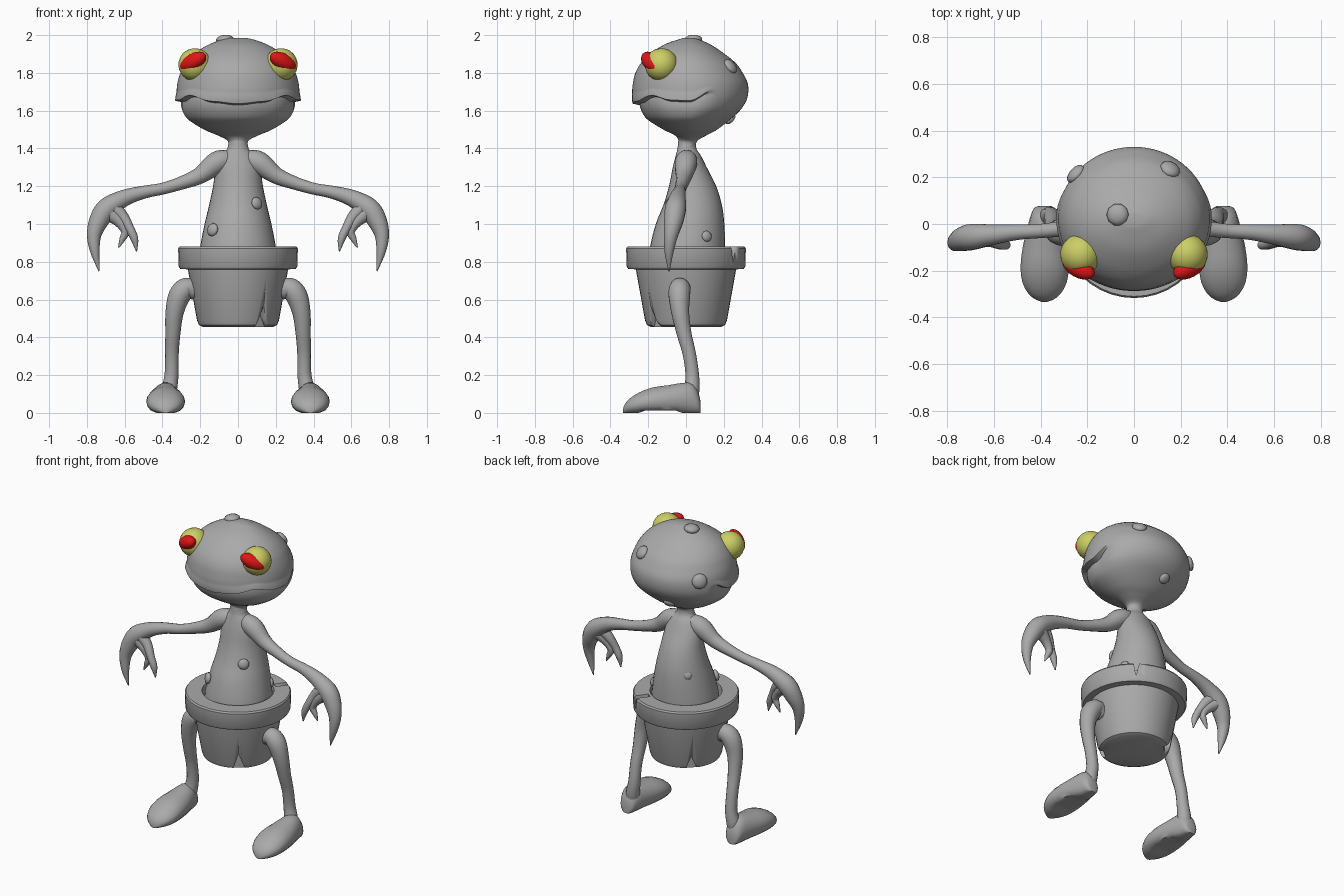
import bpy, bmesh, math
from mathutils import Vector, Matrix

if "Cube" in bpy.data.objects:
    bpy.data.objects.remove(bpy.data.objects["Cube"])


def material(name, rgb):
    m = bpy.data.materials.new(name)
    m.diffuse_color = (*rgb, 1)
    m.use_nodes = True
    m.node_tree.nodes["Principled BSDF"].inputs["Base Color"].default_value = m.diffuse_color
    return m


GREY = material("clay_grey", (0.40, 0.40, 0.40))
YELLOW = material("eye_yellow", (0.60, 0.62, 0.13))
RED = material("pupil_red", (0.75, 0.008, 0.008))


def finish(name, bm, mat=GREY, angle=45):
    bmesh.ops.recalc_face_normals(bm, faces=bm.faces)
    me = bpy.data.meshes.new(name)
    bm.to_mesh(me)
    bm.free()
    ob = bpy.data.objects.new(name, me)
    bpy.context.collection.objects.link(ob)
    me.materials.append(mat)
    bpy.ops.object.select_all(action='DESELECT')
    bpy.context.view_layer.objects.active = ob
    ob.select_set(True)
    bpy.ops.object.shade_smooth_by_angle(angle=math.radians(angle))
    return ob


def spline(pts, n):
    """Catmull-Rom through tuples of any length."""
    p = [Vector(q) for q in pts]
    p = [p[0] * 2 - p[1]] + p + [p[-1] * 2 - p[-2]]
    out = []
    for i in range(1, len(p) - 2):
        a, b, c, d = p[i - 1:i + 3]
        for k in range(n):
            t = k / n
            out.append(0.5 * (2 * b + (c - a) * t + (2 * a - 5 * b + 4 * c - d) * t * t
                              + (3 * b - a - 3 * c + d) * t ** 3))
    return out + [p[-2]]


def loft(name, rings, mat=GREY, angle=45):
    bm = bmesh.new()
    vs = [[bm.verts.new(co) for co in r] for r in rings]
    n = len(vs[0])
    for a, b in zip(vs, vs[1:]):
        for i in range(n):
            bm.faces.new((a[i], a[(i + 1) % n], b[(i + 1) % n], b[i]))
    bm.faces.new(vs[0])
    bm.faces.new(vs[-1])
    return finish(name, bm, mat, angle)


def turn(n):
    return [2 * math.pi * i / n for i in range(n)]


def tube(name, pts, side, n=14):
    """Round limb through (x, y, z, radius) points, mirrored by side."""
    path = spline(pts, 5)
    pos = [Vector((side * p[0], p[1], p[2])) for p in path]
    rings = []
    for i, c in enumerate(pos):
        t = (pos[min(i + 1, len(pos) - 1)] - pos[max(i - 1, 0)]).normalized()
        u = t.cross(Vector((0, 1, 0))).normalized()
        v = t.cross(u)
        r = max(path[i][3], 0.003)
        rings.append([c + r * (u * math.cos(a) + v * math.sin(a)) for a in turn(n)])
    return loft(name, rings, angle=80)


def ellipsoid(name, centre, axis, along, across, mat, sub=3):
    rot = Vector(axis).to_track_quat('Z', 'Y').to_matrix().to_4x4()
    bm = bmesh.new()
    bmesh.ops.create_icosphere(bm, subdivisions=sub, radius=1, matrix=Matrix.Translation(centre)
                               @ rot @ Matrix.Diagonal((across, across, along, 1)))
    return finish(name, bm, mat, 80)


# Head with the mouth stepped in under the lip line: z, half width, front y, back y
HEAD = [(1.40, .055, -.045, .05), (1.44, .055, -.04, .06), (1.47, .11, -.06, .11),
        (1.50, .18, -.12, .165), (1.55, .26, -.20, .23), (1.60, .305, -.25, .285),
        (1.65, .322, -.278, .318), (1.70, .325, -.285, .33), (1.75, .32, -.28, .325),
        (1.80, .305, -.268, .30), (1.85, .28, -.24, .265), (1.90, .235, -.19, .205),
        (1.95, .155, -.115, .13), (1.98, .07, -.03, .06), (1.986, .02, .0, .03)]
MOUTH = [(0, 1.637), (25, 1.65), (50, 1.682), (70, 1.657), (90, 1.653), (112, 1.708), (125, 1.66),
         (180, 1.65)]


def mouth_height(deg):
    for (a, za), (b, zb) in zip(MOUTH, MOUTH[1:]):
        if deg <= b:
            f = (deg - a) / (b - a)
            f = f * f * (3 - 2 * f)
            return za + (zb - za) * f
    return 1.65


table = spline(HEAD, 6)


def section(z):
    for a, b in zip(table, table[1:]):
        if a[0] <= z <= b[0]:
            return a.lerp(b, (z - a[0]) / max(b[0] - a[0], 1e-6))
    return table[0] if z < 1.6 else table[-1]


rings = []
for row in table:
    t, ring = row[0], []
    for a in turn(72):
        deg = abs(math.degrees(math.atan2(math.cos(a), -math.sin(a))))
        z = t + (mouth_height(deg) - 1.65) * math.exp(-((t - 1.65) / .06) ** 2)
        _, rx, yf, yb = section(z)
        fade = min(1, max(0, (115 - deg) / 20))
        d = 1.6499 - t
        push = -.026 * (1 - d / .09) if 0 < d < .09 else (.010 * (1 + d / .05) if -.05 < d <= 0 else 0)
        push *= fade
        ring.append((math.cos(a) * (rx + push), (yf + yb) / 2 + math.sin(a) * ((yb - yf) / 2 + push), z))
    rings.append(ring)
loft("head", rings, angle=50)

# Body: z, half width, front y, back y
BODY = [(.80, .205, -.195, .205), (.88, .20, -.19, .207), (1.0, .177, -.16, .203),
        (1.1, .153, -.12, .19), (1.2, .132, -.09, .16), (1.3, .118, -.07, .11),
        (1.36, .09, -.055, .08), (1.40, .055, -.045, .055), (1.45, .05, -.04, .055)]
loft("body", [[(rx * math.cos(a), (yf + yb) / 2 + (yb - yf) / 2 * math.sin(a), z) for a in turn(32)]
              for z, rx, yf, yb in spline(BODY, 4)])

# Flowerpot with thick rim
POT = [(.185, .455), (.207, .465), (.217, .49), (.262, .74), (.265, .76), (.306, .762),
       (.314, .775), (.317, .87), (.31, .88), (.215, .88), (.21, .80)]
pot = loft("flowerpot", [[(r * math.cos(a), r * math.sin(a), z) for a in turn(40)] for r, z in POT],
           angle=35)

# Chips in the pot: angle, inner and outer radius, wide end height, tip height, half width
CHIPS = [(-52, .18, .25, .44, .57, .045), (135, .18, .25, .44, .55, .045),
         (53, .23, .36, .90, .79, .022)]
for deg, r0, r1, zb, zt, w in CHIPS:
    rot = Matrix.Rotation(math.radians(deg), 3, 'Z')
    cutter = loft("chip_cutter", [[rot @ Vector(c) for c in
                                   ((r, -w, zb), (r, w, zb), (r, w * .3, (zb + zt) / 2), (r, -w * .2, zt))]
                                  for r in (r0, r1)])
    cutter.hide_render = True
    mod = pot.modifiers.new("chip", 'BOOLEAN')
    mod.operation, mod.solver, mod.object = 'DIFFERENCE', 'EXACT', cutter
    bpy.context.view_layer.objects.active = pot
    bpy.ops.object.modifier_apply(modifier=mod.name)
    bpy.data.objects.remove(cutter)

# Limbs, as x, y, z, radius
ARM = [(.03, .01, 1.35, .045), (.11, .0, 1.325, .06), (.20, -.01, 1.258, .045),
       (.30, -.02, 1.217, .035), (.40, -.03, 1.187, .031), (.50, -.035, 1.168, .034),
       (.60, -.045, 1.138, .044), (.69, -.055, 1.085, .056), (.735, -.065, 1.02, .052),
       (.762, -.08, .94, .038), (.757, -.09, .85, .024), (.735, -.09, .75, .003)]
FINGERS = {"inner_finger": [(.66, -.06, 1.09, .04), (.61, -.07, 1.04, .03), (.575, -.085, .98, .024),
                            (.548, -.09, .92, .02), (.537, -.09, .855, .003)],
           "middle_finger": [(.68, -.06, 1.06, .045), (.625, -.07, 1.01, .03),
                             (.597, -.075, .96, .022), (.612, -.075, .92, .016), (.632, -.075, .875, .003)]}
LEG = [(.22, -.03, .64, .045), (.27, -.032, .66, .056), (.31, -.035, .62, .058),
       (.336, -.03, .53, .048), (.345, -.01, .42, .040), (.350, .018, .31, .036),
       (.352, .033, .20, .037), (.365, .03, .12, .042), (.37, .02, .07, .04)]
# Foot sections: y, half width, height
FOOT = [(.078, .022, .05), (.068, .045, .10), (.035, .06, .155), (-.02, .075, .16), (-.09, .092, .148),
        (-.18, .103, .135), (-.25, .095, .108), (-.30, .068, .075), (-.325, .035, .045), (-.333, .012, .02)]

for s, tag in ((-1, "left"), (1, "right")):
    tube(tag + "_arm", ARM, s)
    for name, pts in FINGERS.items():
        tube(f"{tag}_{name}", pts, s, 10)
    tube(tag + "_leg", LEG, s)
    loft(tag + "_foot", [[(s * (.383 + w * math.cos(a)), y,
                           max(.0, h * (.45 + .55 * math.sin(a)))
                           if math.sin(a) > -.7 else .012 * (y < -.02) * (y > -.24))
                          for a in turn(18)] for y, w, h in spline(FOOT, 2)], angle=50)
    # Eyes with long bulging pupils
    ellipsoid(tag + "_eye", (s * .228, -.13, 1.843), (s * .8, -.5, .2), .088, .088, YELLOW)
    ellipsoid(tag + "_pupil", (s * .238, -.185, 1.859), (s * .75, .42, -.42), .082, .044, RED)

# Warts: centre, outward direction, radius
WARTS = [((-.07, .04, 1.978), (-.1, 0, 1), .048), ((.155, .235, 1.835), (.4, .7, .6), .045),
         ((-.25, .215, 1.745), (-.7, .65, .25), .048), ((-.04, .235, 1.555), (-.1, .7, -.7), .035),
         ((.10, -.085, 1.11), (.6, -.75, .2), .034), ((-.135, -.12, .97), (-.65, -.7, .2), .036),
         ((.165, .11, .935), (.8, .5, .15), .030), ((-.11, .14, 1.06), (-.65, .7, .25), .028)]
for i, (c, d, r) in enumerate(WARTS):
    ellipsoid(f"wart_{i + 1}", c, d, r * .5, r, GREY, 2)
